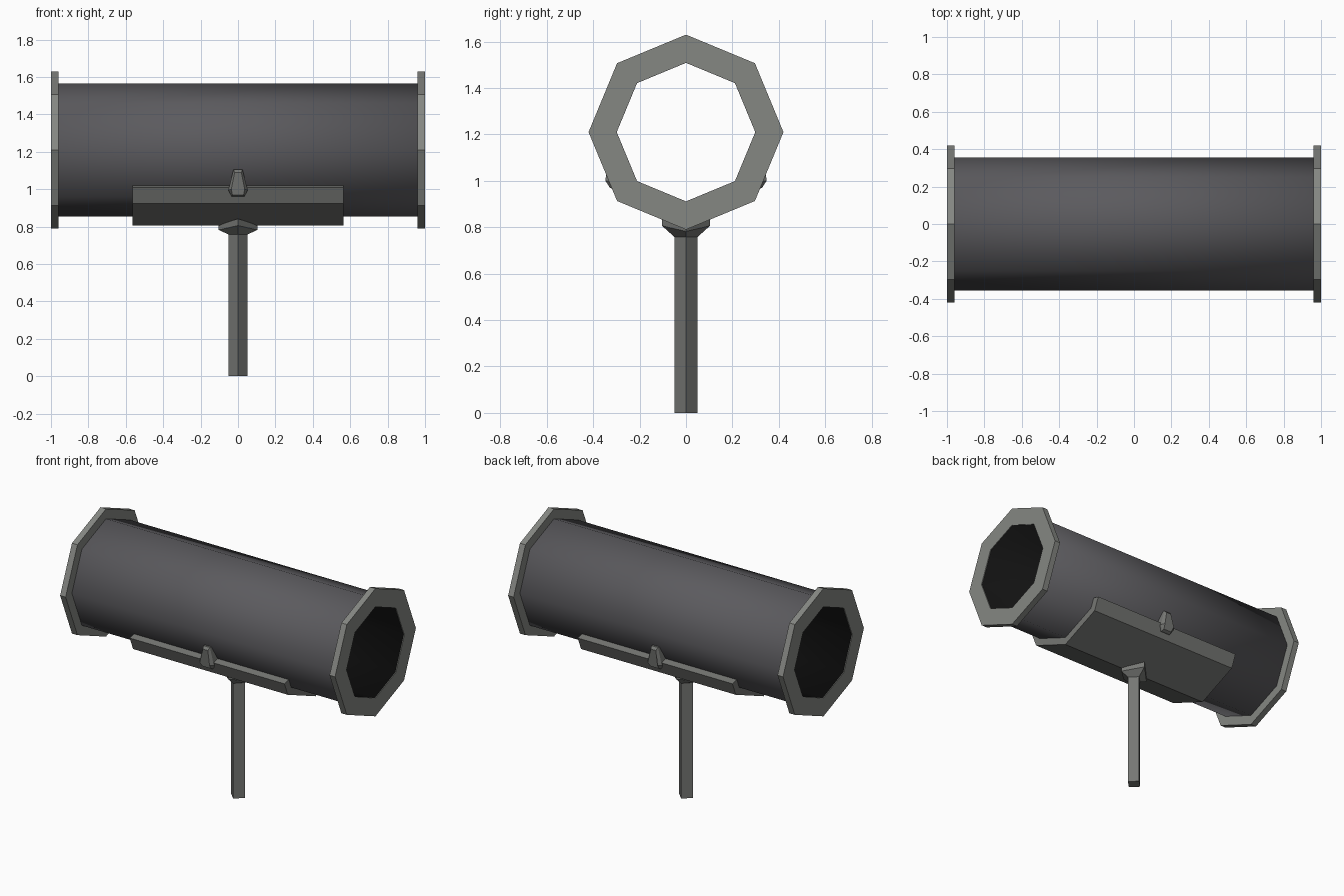
import bpy, bmesh, math

if "Cube" in bpy.data.objects:
    bpy.data.objects.remove(bpy.data.objects["Cube"])

CZ = 1.21  # height of the tube axis


def material(name, rgb):
    m = bpy.data.materials.new(name)
    m.diffuse_color = (*rgb, 1)
    m.use_nodes = True
    m.node_tree.nodes["Principled BSDF"].inputs["Base Color"].default_value = m.diffuse_color
    return m


TUBE = material("dark tube grey", (0.105, 0.103, 0.112))
BLACK = material("black bore", (0.006, 0.006, 0.006))
LIGHT = material("light metal grey", (0.235, 0.242, 0.225))
MID = material("mount grey", (0.18, 0.184, 0.174))


def loft(name, loops, mats, closed=False):
    """Join equal-length vertex loops; either cap the ends or close the chain."""
    bm = bmesh.new()
    rows = [[bm.verts.new(p) for p in loop] for loop in loops]
    n = len(rows[0])
    pairs = list(zip(rows, rows[1:]))
    if closed:
        pairs.append((rows[-1], rows[0]))
    for a, b in pairs:
        for i in range(n):
            j = (i + 1) % n
            bm.faces.new((a[i], a[j], b[j], b[i]))
    if not closed:
        bm.faces.new(rows[0])
        bm.faces.new(rows[-1])
    bmesh.ops.recalc_face_normals(bm, faces=bm.faces)
    me = bpy.data.meshes.new(name)
    bm.to_mesh(me)
    bm.free()
    for m in mats:
        me.materials.append(m)
    ob = bpy.data.objects.new(name, me)
    bpy.context.collection.objects.link(ob)
    return ob


def octagon(x, r):
    return [(x, r * math.sin(i * math.pi / 4), CZ + r * math.cos(i * math.pi / 4))
            for i in range(8)]


# Hollow eight-sided tube, smooth, with a black bore
tube = loft("tube", [octagon(-0.97, 0.355), octagon(0.97, 0.355),
                     octagon(0.996, 0.2985), octagon(-0.996, 0.2985)],
            [TUBE, BLACK], closed=True)
for p in tube.data.polygons:
    p.use_smooth = True
    y, z = p.center.y, p.center.z - CZ
    if p.normal.y * y + p.normal.z * z < 0:
        p.material_index = 1

# Octagonal end flanges
for s, side in ((-1, "left"), (1, "right")):
    loft(side + "_flange", [octagon(s * 0.96, 0.42), octagon(s * 1.0, 0.42),
                            octagon(s * 1.0, 0.30), octagon(s * 0.96, 0.30)],
         [LIGHT], closed=True)

# Cradle plate wrapped under the tube
half = [(0.322, 1.01), (0.286, 0.924)]
inner = [(0.248, 0.96), (0.276, 1.02)]
section = ([(-y, z) for y, z in half] + [(0, 0.805)] + half[::-1]
           + inner[::-1] + [(0, 0.858)] + [(-y, z) for y, z in inner])
loft("cradle", [[(x, y, z) for y, z in section] for x in (-0.563, 0.563)], [MID])


# Side clamps: tapered hexagonal lugs
def lug(s, points):
    right = [(x, s * y, z) for x, y, z in points]
    return right + [(-x, y, z) for x, y, z in right[::-1]]


for s, side in ((-1, "front"), (1, "back")):
    loft(side + "_clamp",
         [lug(s, [(0.024, 0.28, 1.105), (0.052, 0.26, 0.995), (0.034, 0.26, 0.962)]),
          lug(s, [(0.024, 0.325, 1.105), (0.052, 0.325, 0.995), (0.034, 0.312, 0.962)]),
          lug(s, [(0.018, 0.340, 1.09), (0.036, 0.347, 1.0), (0.030, 0.328, 0.97)])],
         [MID])


# Square post turned on its corner, flaring into a saddle under the cradle
def diamond(r, zx, zy):
    return [(r, 0, zx), (0, r, zy), (-r, 0, zx), (0, -r, zy)]


loft("post", [diamond(0.05, 0, 0), diamond(0.05, 0.765, 0.765)], [MID])
loft("post_saddle", [diamond(0.05, 0.758, 0.758), diamond(0.103, 0.782, 0.806),
                     diamond(0.103, 0.808, 0.842)], [MID])
